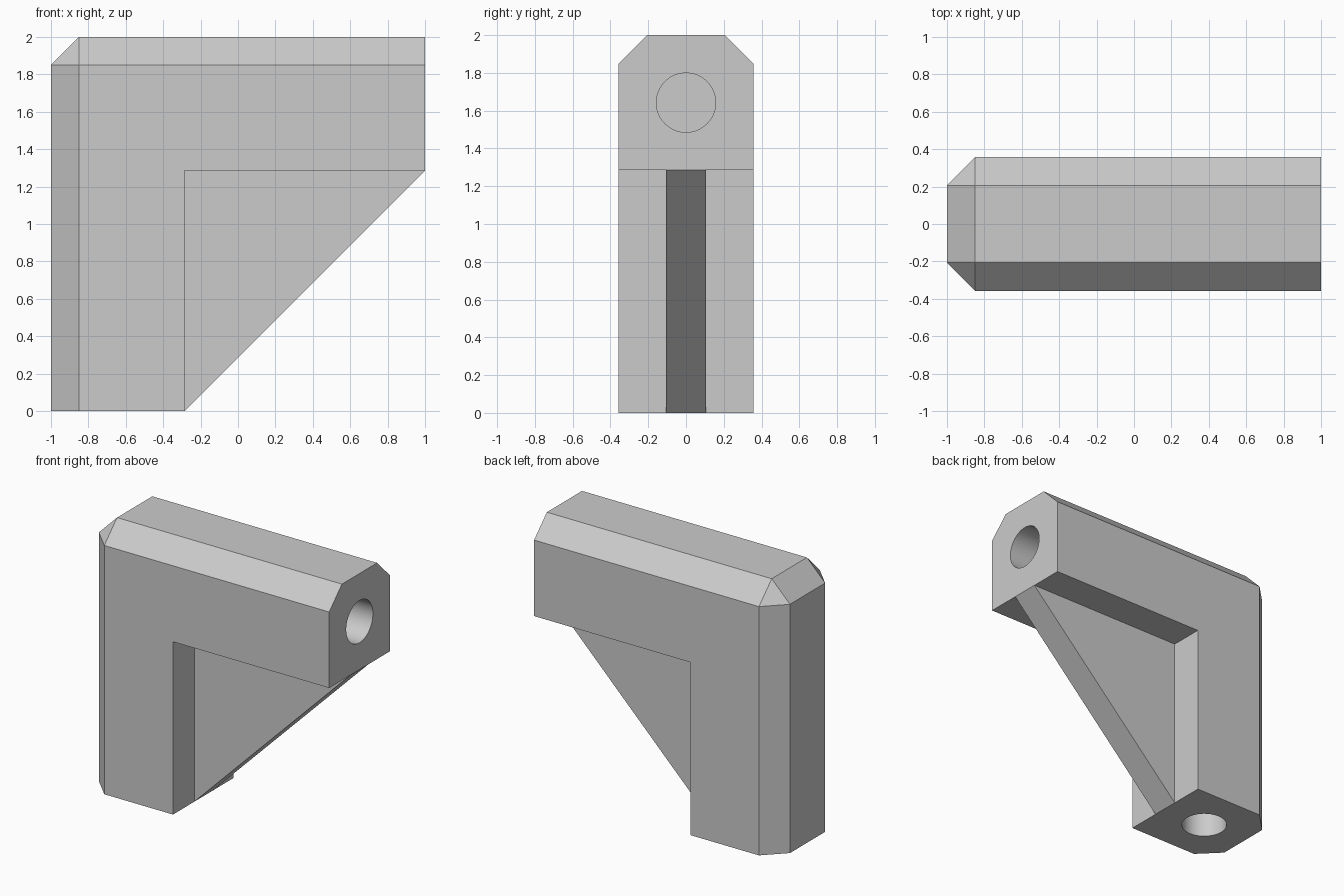
import bpy
import bmesh
import math
from mathutils import Matrix, Vector

if "Cube" in bpy.data.objects:
    bpy.data.objects.remove(bpy.data.objects["Cube"], do_unlink=True)

HALF_W = 0.357      # half width of both arms
INNER_X = -0.285    # inner face of the upright arm
INNER_Z = 1.285     # underside of the level arm
CHAMFER = 0.15
WEB_HALF = 0.105
HOLE_R = 0.157
HOLE_DEPTH = 1.0

grey = bpy.data.materials.new("plain grey")
grey.use_nodes = True
colour = (0.6, 0.6, 0.6, 1)
grey.diffuse_color = colour
grey.node_tree.nodes["Principled BSDF"].inputs["Base Color"].default_value = colour


def add_object(name, bm):
    bmesh.ops.recalc_face_normals(bm, faces=bm.faces)
    mesh = bpy.data.meshes.new(name)
    bm.to_mesh(mesh)
    bm.free()
    mesh.materials.append(grey)
    obj = bpy.data.objects.new(name, mesh)
    bpy.context.collection.objects.link(obj)
    return obj


def prism(profile, half):
    """Extrude an x-z outline symmetrically along y."""
    bm = bmesh.new()
    face = bm.faces.new([bm.verts.new((x, -half, z)) for x, z in profile])
    moved = bmesh.ops.extrude_face_region(bm, geom=[face])["geom"]
    verts = [v for v in moved if isinstance(v, bmesh.types.BMVert)]
    bmesh.ops.translate(bm, verts=verts, vec=(0, 2 * half, 0))
    return bm


# L-shaped body, with its outer edges chamfered
bm = prism([(-1, 0), (INNER_X, 0), (INNER_X, INNER_Z),
            (1, INNER_Z), (1, 2), (-1, 2)], HALF_W)


def is_outer(edge):
    a, b = (v.co for v in edge.verts)
    along_back = abs(a.x + 1) < 1e-4 and abs(b.x + 1) < 1e-4
    along_top = abs(a.z - 2) < 1e-4 and abs(b.z - 2) < 1e-4
    at_end = a.z + b.z < 1e-4 or a.x + b.x > 2 - 1e-4
    return (along_back or along_top) and not at_end


bmesh.ops.bevel(bm, geom=[e for e in bm.edges if is_outer(e)], offset=CHAMFER,
                offset_type='OFFSET', segments=1, affect='EDGES')
body = add_object("bracket_body", bm)


# Blind round holes in the ends of both arms
def drill(name, mouth, direction):
    bm = bmesh.new()
    turn = Vector(direction).to_track_quat('Z', 'Y').to_matrix().to_4x4()
    bmesh.ops.create_cone(bm, cap_ends=True, segments=64, radius1=HOLE_R,
                          radius2=HOLE_R, depth=2 * HOLE_DEPTH,
                          matrix=Matrix.Translation(mouth) @ turn)
    cutter = add_object(name, bm)
    cutter.hide_render = True
    mod = body.modifiers.new(name, 'BOOLEAN')
    mod.operation = 'DIFFERENCE'
    mod.solver = 'EXACT'
    mod.object = cutter
    bpy.context.view_layer.objects.active = body
    bpy.ops.object.modifier_apply(modifier=name)
    bpy.data.objects.remove(cutter, do_unlink=True)


drill("level_arm_hole", (1, 0, (INNER_Z + 2) / 2), (1, 0, 0))
drill("upright_arm_hole", ((INNER_X - 1) / 2, 0, 0), (0, 0, 1))

bpy.ops.object.select_all(action='DESELECT')
body.select_set(True)
bpy.context.view_layer.objects.active = body
bpy.ops.object.shade_smooth_by_angle(angle=math.radians(20))

# Thin triangular web bracing the two arms
add_object("bracing_web", prism([(INNER_X, 0), (1, INNER_Z), (INNER_X, INNER_Z)], WEB_HALF))
